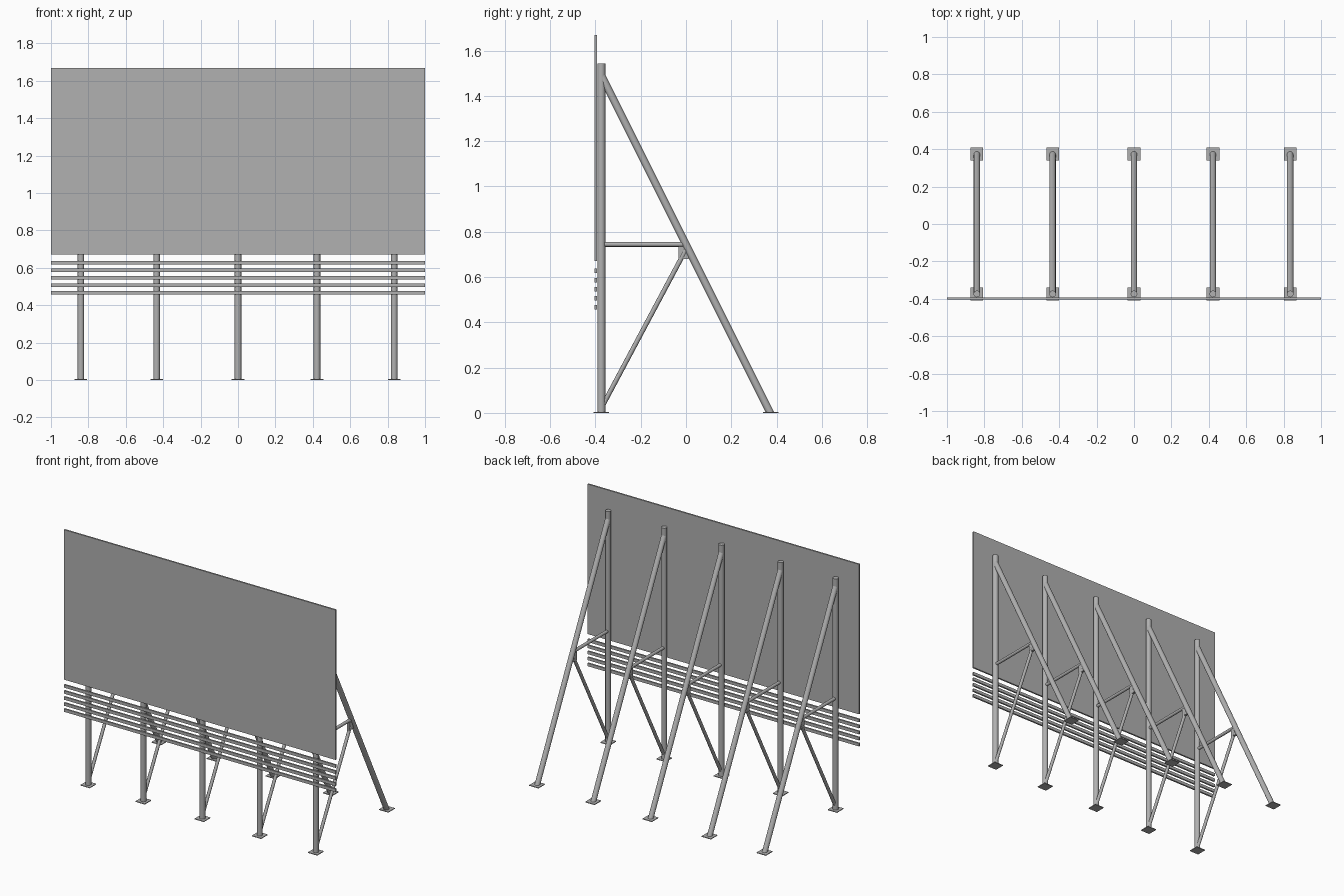
import bpy, bmesh
from mathutils import Vector, Matrix

if "Cube" in bpy.data.objects:
    bpy.data.objects.remove(bpy.data.objects["Cube"])

POST_Y, REAR_Y = -0.374, 0.374
POST_X = (-0.84, -0.435, 0.0, 0.422, 0.835)

steel = bpy.data.materials.new("dark_grey_steel")
steel.diffuse_color = (0.44, 0.44, 0.44, 1)
steel.use_nodes = True
steel.node_tree.nodes["Principled BSDF"].inputs["Base Color"].default_value = steel.diffuse_color


def finish(name, bm):
    bmesh.ops.recalc_face_normals(bm, faces=bm.faces[:])
    me = bpy.data.meshes.new(name)
    bm.to_mesh(me)
    bm.free()
    me.materials.append(steel)
    ob = bpy.data.objects.new(name, me)
    bpy.context.collection.objects.link(ob)
    return ob


def box(name, lo, hi):
    lo, hi = Vector(lo), Vector(hi)
    bm = bmesh.new()
    m = Matrix.Translation((lo + hi) / 2) @ Matrix.Diagonal((*(hi - lo), 1))
    bmesh.ops.create_cube(bm, size=1, matrix=m)
    return finish(name, bm)


def tube(name, a, b, r, cuts=()):
    """Round bar from a to b; each cut (point, normal) trims the side behind the normal."""
    a, b = Vector(a), Vector(b)
    d = b - a
    m = Matrix.Translation((a + b) / 2) @ d.to_track_quat('Z', 'Y').to_matrix().to_4x4()
    bm = bmesh.new()
    bmesh.ops.create_cone(bm, cap_ends=True, segments=24, radius1=r, radius2=r,
                          depth=d.length, matrix=m)
    for co, no in cuts:
        geom = bm.verts[:] + bm.edges[:] + bm.faces[:]
        cut = bmesh.ops.bisect_plane(bm, geom=geom, plane_co=co, plane_no=no, clear_inner=True)
        edges = [e for e in cut['geom_cut'] if isinstance(e, bmesh.types.BMEdge)]
        bmesh.ops.contextual_create(bm, geom=edges)
    ob = finish(name, bm)
    bpy.ops.object.select_all(action='DESELECT')
    ob.select_set(True)
    bpy.context.view_layer.objects.active = ob
    bpy.ops.object.shade_smooth_by_angle()
    return ob


# Display panel
box("display_panel", (-1, -0.403, 0.67), (1, -0.392, 1.668))

# Horizontal slats below the panel
for i in range(5):
    z = 0.466 + i * 0.0402
    box(f"slat_{i + 1}", (-1, -0.403, z - 0.01), (1, -0.392, z + 0.01))

# Support frames
ground = ((0, 0, 0.002), (0, 0, 1))
for i, x in enumerate(POST_X, 1):
    inside_post = ((x, POST_Y, 0), (0, 1, 0))
    # Foot plates
    for part, y in (("front", POST_Y), ("rear", REAR_Y)):
        box(f"{part}_foot_plate_{i}", (x - 0.034, y - 0.034, 0), (x + 0.034, y + 0.034, 0.005))
    # Upright post
    tube(f"post_{i}", (x, POST_Y, 0.002), (x, POST_Y, 1.543), 0.0178)
    # Long rear brace, trimmed at ground and inside the post
    tube(f"rear_brace_{i}", (x, 0.397, -0.05), (x, -0.403, 1.55), 0.0168,
         (ground, inside_post))
    # Level strut and lower diagonal strut
    tube(f"level_strut_{i}", (x, POST_Y, 0.744), (x, 0.0, 0.744), 0.0105)
    tube(f"diagonal_strut_{i}", (x, -0.385, 0.0), (x, 0.0, 0.722), 0.0105,
         (ground, inside_post))
    # Joint tab where the struts meet the brace
    box(f"joint_tab_{i}", (x - 0.008, -0.034, 0.68), (x + 0.008, 0.012, 0.735))
